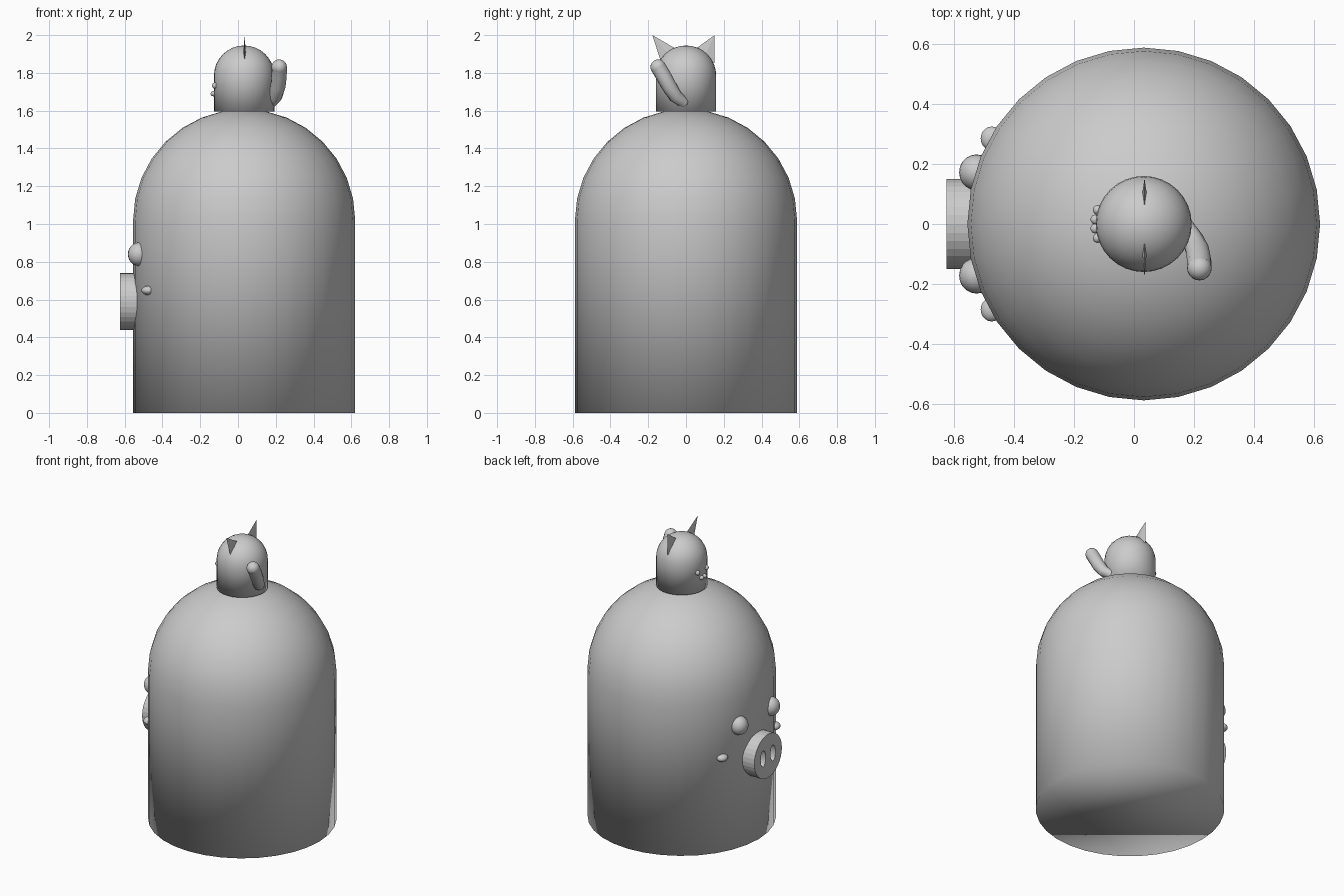
import bpy, bmesh, math
from mathutils import Vector

if "Cube" in bpy.data.objects:
    bpy.data.objects.remove(bpy.data.objects["Cube"])

CX = 0.0325  # axis of both bodies

grey = bpy.data.materials.new("plain grey")
grey.diffuse_color = (0.6, 0.6, 0.6, 1)
grey.use_nodes = True
grey.node_tree.nodes["Principled BSDF"].inputs["Base Color"].default_value = grey.diffuse_color


def finish(name, bm, smooth=True):
    bmesh.ops.recalc_face_normals(bm, faces=bm.faces)
    mesh = bpy.data.meshes.new(name)
    for f in bm.faces:
        f.smooth = smooth
    bm.to_mesh(mesh)
    bm.free()
    mesh.materials.append(grey)
    ob = bpy.data.objects.new(name, mesh)
    bpy.context.collection.objects.link(ob)
    return ob


def domed_cylinder(name, r, z0, z1, segs=32, rings=8):
    """Upright cylinder with a hemispherical top and a flat base."""
    bm = bmesh.new()
    pts = [(r, z0)] + [(r * math.cos(a), z1 + r * math.sin(a))
                       for a in (i * math.pi / 2 / rings for i in range(rings + 1))]
    vs = [bm.verts.new((CX + x, 0, z)) for x, z in pts]
    es = [bm.edges.new(p) for p in zip(vs, vs[1:])]
    bmesh.ops.spin(bm, geom=vs + es, cent=(CX, 0, 0), axis=(0, 0, 1),
                   angle=2 * math.pi, steps=segs, use_duplicate=False)
    bmesh.ops.remove_doubles(bm, verts=bm.verts, dist=1e-4)
    rim = [e for e in bm.edges if all(abs(v.co.z - z0) < 1e-4 for v in e.verts)]
    bmesh.ops.contextual_create(bm, geom=rim)
    return finish(name, bm)


def ball(name, loc, size):
    bm = bmesh.new()
    bmesh.ops.create_uvsphere(bm, u_segments=20, v_segments=12, radius=1)
    bmesh.ops.scale(bm, vec=size, verts=bm.verts)
    bmesh.ops.translate(bm, vec=loc, verts=bm.verts)
    return finish(name, bm)


def x_cylinder(name, x0, x1, y, z, ry, rz, segs=32):
    """Elliptical cylinder lying along x."""
    bm = bmesh.new()
    ring = [bm.verts.new((x0, y + ry * math.cos(a), z + rz * math.sin(a)))
            for a in (2 * math.pi * i / segs for i in range(segs))]
    face = bm.faces.new(ring)
    out = bmesh.ops.extrude_face_region(bm, geom=[face], use_keep_orig=True)
    moved = [g for g in out["geom"] if isinstance(g, bmesh.types.BMVert)]
    bmesh.ops.translate(bm, vec=(x1 - x0, 0, 0), verts=moved)
    return finish(name, bm, smooth=False)


# Large body and small animal on top
domed_cylinder("body", 0.588, 0, 1.02)
domed_cylinder("small_head", 0.16, 1.595, 1.785)

# Snout with two oval nostrils cut in
snout = x_cylinder("snout", -0.625, -0.45, 0, 0.59, 0.15, 0.15)
for s, side in ((1, "left"), (-1, "right")):
    hole = x_cylinder("nostril_cutter_" + side, -0.70, -0.57, s * 0.053, 0.59, 0.027, 0.055, 24)
    hole.hide_render = True
    hole.hide_viewport = True
    mod = snout.modifiers.new("nostril", 'BOOLEAN')
    mod.object = hole
    mod.operation = 'DIFFERENCE'
    mod.solver = 'EXACT'

    # Large face
    ball("eye_" + side, (-0.525, s * 0.172, 0.84), (0.058, 0.06, 0.062))
    ball("cheek_" + side, (-0.474, s * 0.285, 0.648), (0.037, 0.04, 0.025))
    # Small face
    ball("small_eye_" + side, (-0.122, s * 0.047, 1.733), (0.015, 0.016, 0.016))
    ball("small_muzzle_" + side, (-0.130, s * 0.015, 1.69), (0.015, 0.016, 0.014))


# Thin pointed ears
def ear(name, tip, outer, inner):
    bm = bmesh.new()
    x, half = 0.035, 0.008
    mid_y, mid_z = (outer[0] + inner[0]) / 2, (outer[1] + inner[1]) / 2
    base = [bm.verts.new(p) for p in ((x, *outer), (x + half, mid_y, mid_z),
                                      (x, *inner), (x - half, mid_y, mid_z))]
    top = bm.verts.new((x, *tip))
    bm.faces.new(base)
    for i in range(4):
        bm.faces.new((base[i], base[(i + 1) % 4], top))
    finish(name, bm, smooth=False)


ear("ear_front", (-0.178, 2.0), (-0.130, 1.85), (-0.04, 1.92))
ear("ear_back", (0.152, 2.0), (0.152, 1.85), (0.04, 1.92))

# Curved tail with round ends
path = [(0.175, -0.015, 1.645), (0.198, -0.055, 1.675), (0.212, -0.09, 1.73),
        (0.217, -0.12, 1.785), (0.218, -0.147, 1.83)]
radii = [0.03, 0.036, 0.04, 0.041, 0.041]
curve = bpy.data.curves.new("tail", 'CURVE')
curve.dimensions = '3D'
curve.bevel_depth = 1.0
curve.bevel_resolution = 4
curve.use_fill_caps = True
sp = curve.splines.new('POLY')
sp.points.add(len(path) - 1)
for p, co, r in zip(sp.points, path, radii):
    p.co = (*co, 1)
    p.radius = r
sp.use_smooth = True
curve.materials.append(grey)
tail = bpy.data.objects.new("tail", curve)
bpy.context.collection.objects.link(tail)
ball("tail_tip", path[-1], (0.041,) * 3)
ball("tail_root", path[0], (0.03,) * 3)
